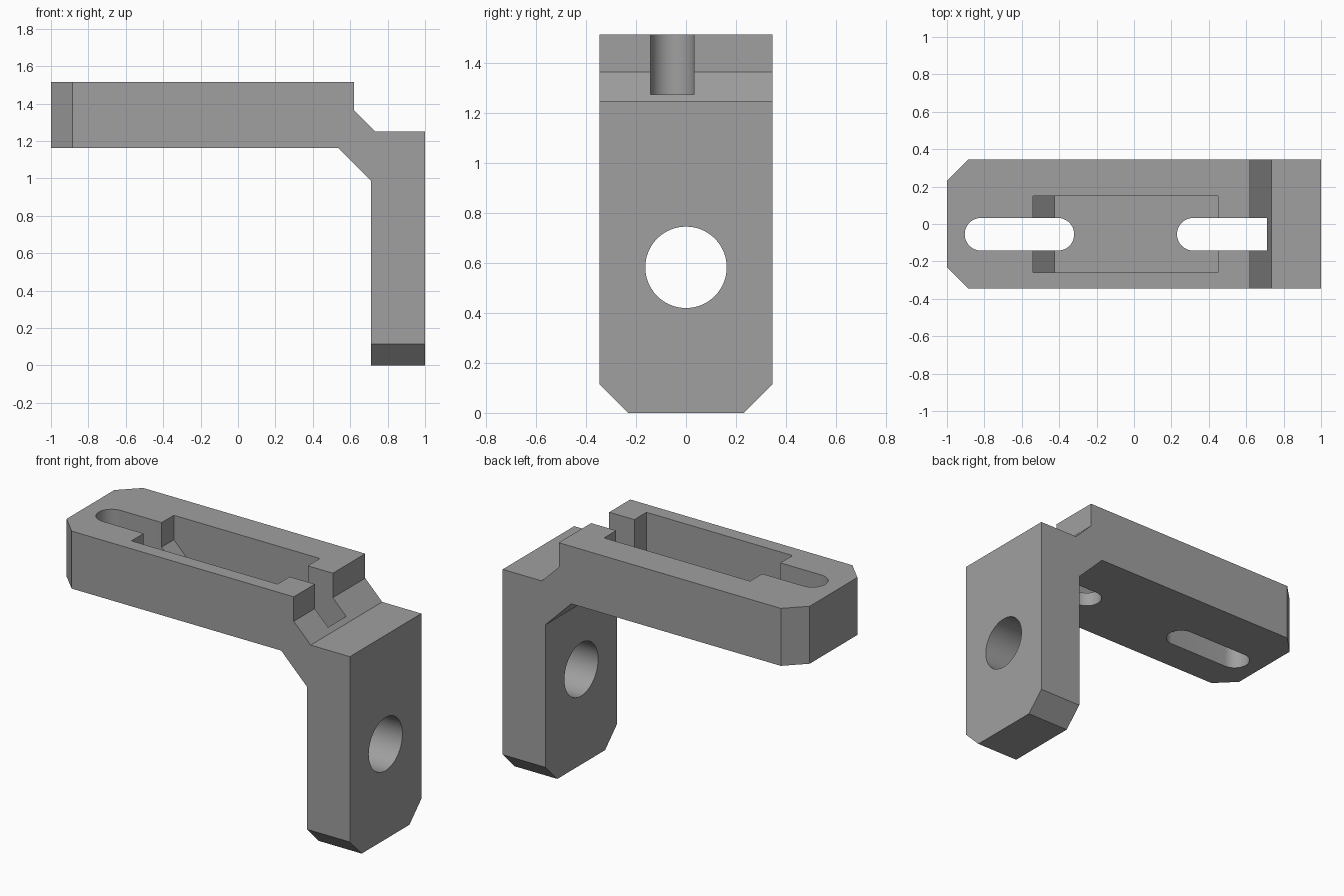
import bpy, bmesh, math
from mathutils import Vector

if "Cube" in bpy.data.objects:
    bpy.data.objects.remove(bpy.data.objects["Cube"])

grey = bpy.data.materials.new("mid grey")
grey.diffuse_color = (0.35, 0.35, 0.35, 1)
grey.use_nodes = True
grey.node_tree.nodes["Principled BSDF"].inputs["Base Color"].default_value = grey.diffuse_color

SLOT_Y, SLOT_R = -0.055, 0.0875    # slots and pocket sit slightly off centre
HALF_W, CHAMFER = 0.346, 0.115


def prism(name, points, direction, chamfer=None):
    """Extrude a closed 3D outline along a direction; optionally bevel chosen edges."""
    bm = bmesh.new()
    face = bm.faces.new([bm.verts.new(p) for p in points])
    ext = bmesh.ops.extrude_face_region(bm, geom=[face], use_keep_orig=True)
    moved = [v for v in ext["geom"] if isinstance(v, bmesh.types.BMVert)]
    bmesh.ops.translate(bm, verts=moved, vec=Vector(direction))
    bmesh.ops.recalc_face_normals(bm, faces=bm.faces)
    if chamfer:
        edges = [e for e in bm.edges if chamfer(*[v.co for v in e.verts])]
        bmesh.ops.bevel(bm, geom=edges, offset=CHAMFER, offset_type='OFFSET',
                        segments=1, profile=0.5, affect='EDGES')
    mesh = bpy.data.meshes.new(name)
    bm.to_mesh(mesh)
    bm.free()
    mesh.materials.append(grey)
    obj = bpy.data.objects.new(name, mesh)
    bpy.context.collection.objects.link(obj)
    return obj


def arc(cx, cy, r, start, end, n):
    angles = [math.radians(start + (end - start) * i / n) for i in range(n + 1)]
    return [(cx + r * math.cos(a), cy + r * math.sin(a)) for a in angles]


# L-shaped bracket body with chamfered arm end and leg foot
profile = [(-1, 1.163), (-1, 1.515), (0.62, 1.515), (0.62, 1.365), (0.735, 1.25),
           (1, 1.25), (1, 0), (0.71, 0), (0.71, 0.988), (0.535, 1.163)]


def end_corner(a, b):
    same_side = abs(a.y - b.y) < 1e-4
    return same_side and (max(a.x, b.x) < -0.99 or max(a.z, b.z) < 0.01)


bracket = prism("bracket", [(x, -HALF_W, z) for x, z in profile],
                (0, 2 * HALF_W, 0), end_corner)

# Recessed pocket with a ramp at one end
pocket = [(-0.54, 1.6), (-0.54, 1.365), (-0.425, 1.25), (0.45, 1.25), (0.45, 1.6)]
cutters = [prism("pocket_cutter", [(x, SLOT_Y - 0.205, z) for x, z in pocket], (0, 0.41, 0))]

# Closed slot in the arm, and a slot that opens through the shoulder
left_end = arc(-0.905 + SLOT_R, SLOT_Y, SLOT_R, 90, 270, 24)
right_end = arc(-0.32 - SLOT_R, SLOT_Y, SLOT_R, -90, 90, 24)
open_slot = arc(0.23 + SLOT_R, SLOT_Y, SLOT_R, 90, 270, 24)
open_slot += [(0.71, SLOT_Y - SLOT_R), (0.71, SLOT_Y + SLOT_R)]
for name, outline in (("closed_slot_cutter", left_end + right_end),
                      ("open_slot_cutter", open_slot)):
    cutters.append(prism(name, [(x, y, 0.9) for x, y in outline], (0, 0, 0.8)))

# Round bolt hole through the leg
hole = arc(0, 0.583, 0.163, 0, 360, 64)[:-1]
cutters.append(prism("bolt_hole_cutter", [(0.6, y, z) for y, z in hole], (0.5, 0, 0)))

bpy.context.view_layer.objects.active = bracket
bracket.select_set(True)
for cutter in cutters:
    mod = bracket.modifiers.new(cutter.name, 'BOOLEAN')
    mod.operation, mod.solver, mod.object = 'DIFFERENCE', 'EXACT', cutter
    bpy.ops.object.modifier_apply(modifier=mod.name)
    bpy.data.objects.remove(cutter)
bpy.ops.object.shade_smooth_by_angle(angle=math.radians(30))
